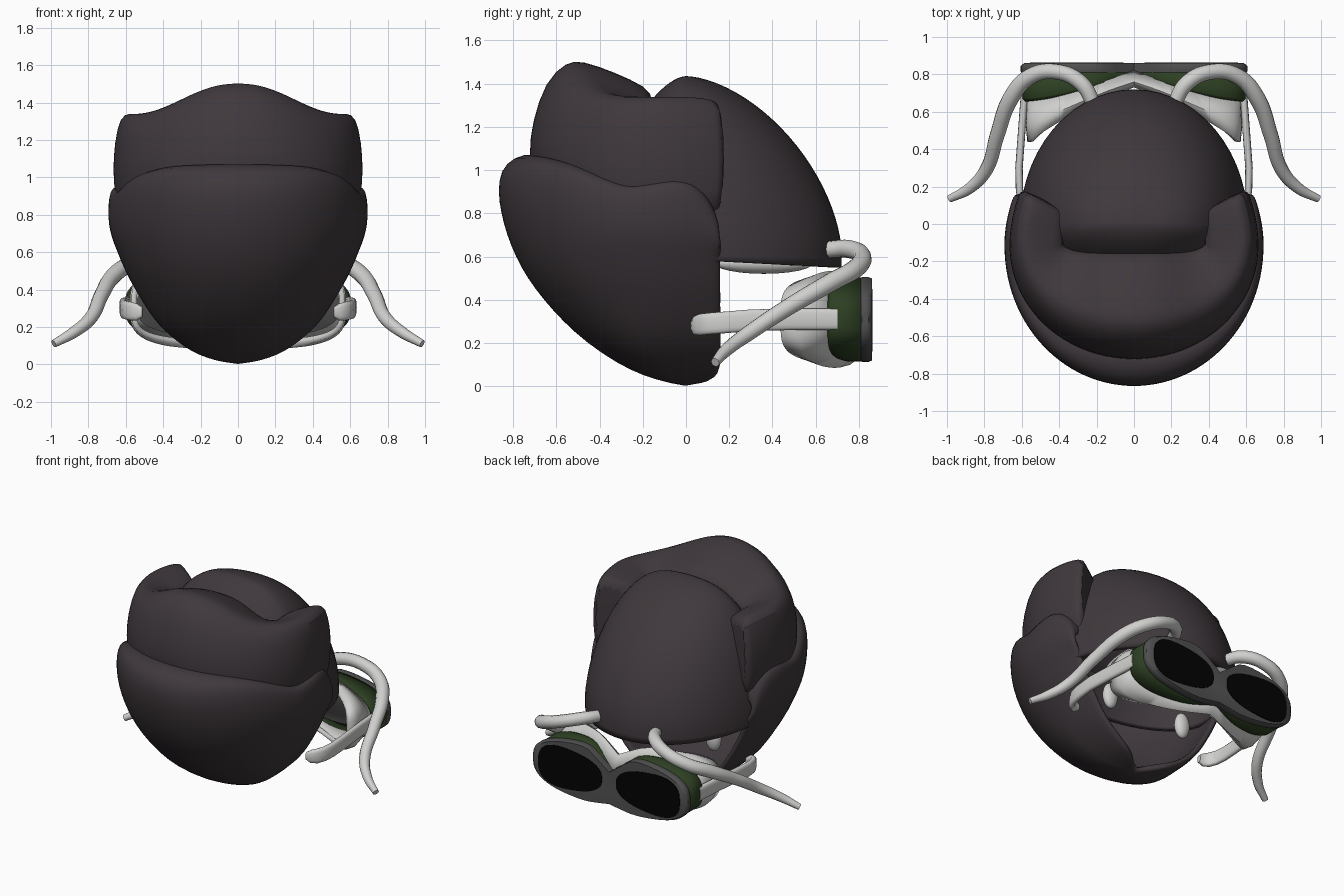
import bpy, bmesh, math
from mathutils import Vector

cube = bpy.data.objects.get("Cube")
if cube:
    bpy.data.objects.remove(cube)


def material(name, rgb):
    m = bpy.data.materials.new(name)
    m.use_nodes = True
    m.diffuse_color = (*rgb, 1)
    m.node_tree.nodes["Principled BSDF"].inputs["Base Color"].default_value = (*rgb, 1)
    return m


SHELL = material("dark plum", (0.05, 0.04, 0.046))
PALE = material("pale grey", (0.63, 0.63, 0.62))
GREEN = material("dark green", (0.026, 0.05, 0.016))
GREY = material("rim grey", (0.08, 0.08, 0.08))
BLACK = material("lens black", (0.001, 0.001, 0.001))


def loft(name, rows, mat, closed=False, caps=False, thick=0, subsurf=0, angle=50):
    """Skin a list of equal-length point rows."""
    bm = bmesh.new()
    grid = [[bm.verts.new(p) for p in row] for row in rows]
    n = len(rows[0])
    for lower, upper in zip(grid, grid[1:]):
        for i in range(n if closed else n - 1):
            j = (i + 1) % n
            bm.faces.new((lower[i], lower[j], upper[j], upper[i]))
    if caps:
        bm.faces.new(grid[0][::-1])
        bm.faces.new(grid[-1])
    bmesh.ops.remove_doubles(bm, verts=bm.verts[:], dist=0.0005)
    bmesh.ops.recalc_face_normals(bm, faces=bm.faces[:])
    mesh = bpy.data.meshes.new(name)
    bm.to_mesh(mesh)
    bm.free()
    ob = bpy.data.objects.new(name, mesh)
    bpy.context.collection.objects.link(ob)
    mesh.materials.append(mat)
    if thick:
        mod = ob.modifiers.new("Thickness", 'SOLIDIFY')
        mod.thickness, mod.offset = thick, -1
    if subsurf:
        mod = ob.modifiers.new("Smooth", 'SUBSURF')
        mod.levels = mod.render_levels = subsurf
    bpy.ops.object.select_all(action='DESELECT')
    bpy.context.view_layer.objects.active = ob
    ob.select_set(True)
    bpy.ops.object.shade_smooth_by_angle(angle=math.radians(angle))


def interp(table, v):
    for (a, p), (b, q) in zip(table, table[1:]):
        if v <= b:
            t = max(0, (v - a) / (b - a))
            return p + (q - p) * t
    return table[-1][1]


def spow(v, e):
    return math.copysign(abs(v) ** e, v)


# Horseshoe path: (side factor, front factor, rearward factor)
STEPS, ENDS = 28, 6
horseshoe = [(1, 0, 1 - i / ENDS) for i in range(ENDS)]
horseshoe += [(math.cos(math.pi * i / STEPS), math.sin(math.pi * i / STEPS), 0) for i in range(STEPS + 1)]
horseshoe += [(-1, 0, (i + 1) / ENDS) for i in range(ENDS)]

# Lower shell: height, half width, front y, rear y
profile = [(0, 0, 0, 0), (.02, .12, -.1, .12), (.05, .21, -.2, .155), (.1, .3, -.31, .165),
           (.2, .42, -.46, .165), (.3, .49, -.57, .165), (.4, .55, -.66, .165), (.5, .605, -.735, .165),
           (.6, .645, -.79, .165), (.7, .675, -.83, .165), (.8, .692, -.857, .165), (.9, .695, -.872, .165),
           (1, .69, -.86, .165), (1.06, .675, -.8, .165), (1.085, .63, -.7, .155), (1.04, .55, -.6, .14)]
rim = [(-.7, 1.08), (-.55, 1.045), (-.28, .925), (-.05, .965), (.04, .945), (.11, .87), (.165, .74)]
rows = []
for z, w, f, back in profile:
    cy = max(-.12, f * .3)
    row = []
    for c, sn, s in horseshoe:
        y = cy - (cy - f) * sn + (back - cy) * s
        h = z if z < .6 else .6 + (z - .6) * (interp(rim, y) - .6) / .48
        row.append((w * c * (1 - .08 * s * s), y, h))
    rows.append(row)
loft("lower_shell", rows, SHELL, thick=.04, subsurf=1, angle=60)

# Upper cuff: inward fraction, height at the front, height at the sides
section = [(.12, .78, .78), (.04, .93, .93), (0, 1.08, 1.1), (.03, 1.22, 1.3), (.13, 1.41, 1.48),
           (.3, 1.5, 1.5), (.42, 1.505, 1.49), (.68, 1.45, 1.46), (.92, 1.385, 1.42),
           (1, 1.33, 1.38), (1, 1.0, 1.0), (.6, .8, .8)]
rings = []
for c, sn, s in horseshoe:
    k = .775 + .23 * sn ** 5 - .04 * s ** 4
    ox, oy = .67 * c * (1 - .1 * s * s), -.12 - .61 * sn + .32 * s
    ix, iy = spow(c, .7) * .37, -.11 - .03 * sn + .18 * s
    rings.append([(ox + (ix - ox) * q, oy + (iy - oy) * q, .8 + (side + (front - side) * sn - .8) * k)
                  for q, front, side in section])
loft("upper_cuff", rings, SHELL, closed=True, caps=True, subsurf=1, angle=60)

# Rear dome, fuller across than along
levels = [(0, -.05), (0, -.02)] + [(math.pi / 2 * i / 24, 0) for i in range(1, 25)]
rows = []
for t, drop in levels:
    co, z = max(math.cos(t), 0), .62 + .815 * math.sin(t) ** 1.2 + drop
    row = []
    for i in range(56):
        a = math.tau * i / 56
        y = math.sin(a) * (.72 if math.sin(a) > 0 else .4)
        row.append((.61 * co ** .72 * math.cos(a), co ** 1.2 * y, z + drop * (y - .3)))
    rows.append(row)
loft("rear_dome", rows, SHELL, closed=True, thick=.04, angle=60)


# Goggles
def outline(scale, y, tall=1, notch=1, e=.7):
    pts = []
    for i in range(80):
        a = math.tau * i / 80
        x, z = .6 * spow(math.cos(a), e), .2 * spow(math.sin(a), e)
        dip = notch * math.exp(-(x / .115) ** 2)
        z -= dip * (.14 if z > 0 else -.03) * min(1, abs(z) / .15)
        pts.append((x * scale, y(x) if callable(y) else y, .31 + z * scale * tall))
    return pts


def face_curve(x):
    return .73 - .28 * (abs(x) / .58) ** 1.3


def body_back(x):
    return .655 + .15 * (1 - abs(x) / .6) ** 1.5


loft("goggle_cushion",
     [outline(.95, face_curve, 1.05, .5, .5),
      outline(.965, lambda x: face_curve(x) * .6 + body_back(x) * .4, 1.18, .5, .58),
      outline(.95, lambda x: body_back(x) + .02)], PALE, closed=True, thick=.03)
loft("goggle_body", [outline(.975, body_back), outline(1, lambda x: body_back(x) + .015),
                     outline(1, .82)], GREEN, closed=True, thick=.03)
loft("goggle_rim", [outline(.99, .805), outline(1.01, .815), outline(1.01, .845), outline(.98, .86)],
     GREY, closed=True, caps=True)


def ball(name, pos, size, mat):
    rows = []
    for i in range(13):
        t = math.pi * i / 12
        rows.append([(pos[0] + size[0] * math.sin(t) * math.cos(math.tau * j / 24),
                      pos[1] + size[1] * math.sin(t) * math.sin(math.tau * j / 24),
                      pos[2] - size[2] * math.cos(t)) for j in range(24)])
    loft(name, rows, mat, closed=True)


def strand(name, points, mat, depth):
    cu = bpy.data.curves.new(name, 'CURVE')
    cu.dimensions = '3D'
    cu.bevel_depth, cu.bevel_resolution, cu.resolution_u = depth, 4, 8
    cu.use_fill_caps = True
    sp = cu.splines.new('BEZIER')
    sp.bezier_points.add(len(points) - 1)
    for bp, (x, y, z, r) in zip(sp.bezier_points, points):
        bp.co, bp.radius = (x, y, z), r
        bp.handle_left_type = bp.handle_right_type = 'AUTO'
    cu.materials.append(mat)
    bpy.context.collection.objects.link(bpy.data.objects.new(name, cu))


# Temple arm centre line: x, y, z, half height
arm_path = [(.585, .7, .31, .05), (.6, .5, .31, .05), (.615, .3, .305, .05), (.612, .18, .295, .05),
            (.6, .11, .29, .05), (.575, .065, .285, .05), (.54, .045, .28, .045), (.51, .04, .28, .025)]

for side, label in ((1, "left"), (-1, "right")):
    # Lens plate, taller toward the outside
    lens = []
    for y in (.857, .864):
        row = []
        for i in range(36):
            a = math.tau * i / 36
            x, z = spow(math.cos(a), .8), spow(math.sin(a), .75)
            row.append((side * (.305 + .25 * x), y, .305 + z * (.14 + .025 * x)))
        lens.append(row)
    loft(label + "_lens", lens, BLACK, closed=True, caps=True)

    # Flat temple arm, hooked inward at its end
    arm = []
    for i, (x, y, z, h) in enumerate(arm_path):
        before, after = arm_path[max(i - 1, 0)], arm_path[min(i + 1, len(arm_path) - 1)]
        across = Vector((before[1] - after[1], after[0] - before[0])).normalized() * .02
        ring = []
        for j in range(16):
            u, v = (spow(f(math.tau * j / 16), .7) for f in (math.cos, math.sin))
            ring.append((side * (x + across.x * u), y + across.y * u, z + h * v))
        arm.append(ring)
    loft(label + "_temple_arm", arm, PALE, closed=True, caps=True)

    # Long sweeping feeler
    strand(label + "_feeler",
           [(side * x, y, z, r) for x, y, z, r in (
               (.21, .63, .63, 1), (.28, .75, .635, 1.1), (.42, .815, .6, 1.1), (.56, .785, .545, 1.15),
               (.66, .67, .48, 1.15), (.73, .48, .37, 1.05), (.79, .29, .245, .95),
               (.88, .19, .17, .8), (.985, .135, .11, .55))], PALE, .038)

    # Pads beneath the dome and inside the shell
    ball(label + "_dome_pad", (side * .34, .36, .57), (.06, .23, .05), PALE)
    ball(label + "_inner_pad", (side * .3, .12, .41), (.055, .04, .09), PALE)
